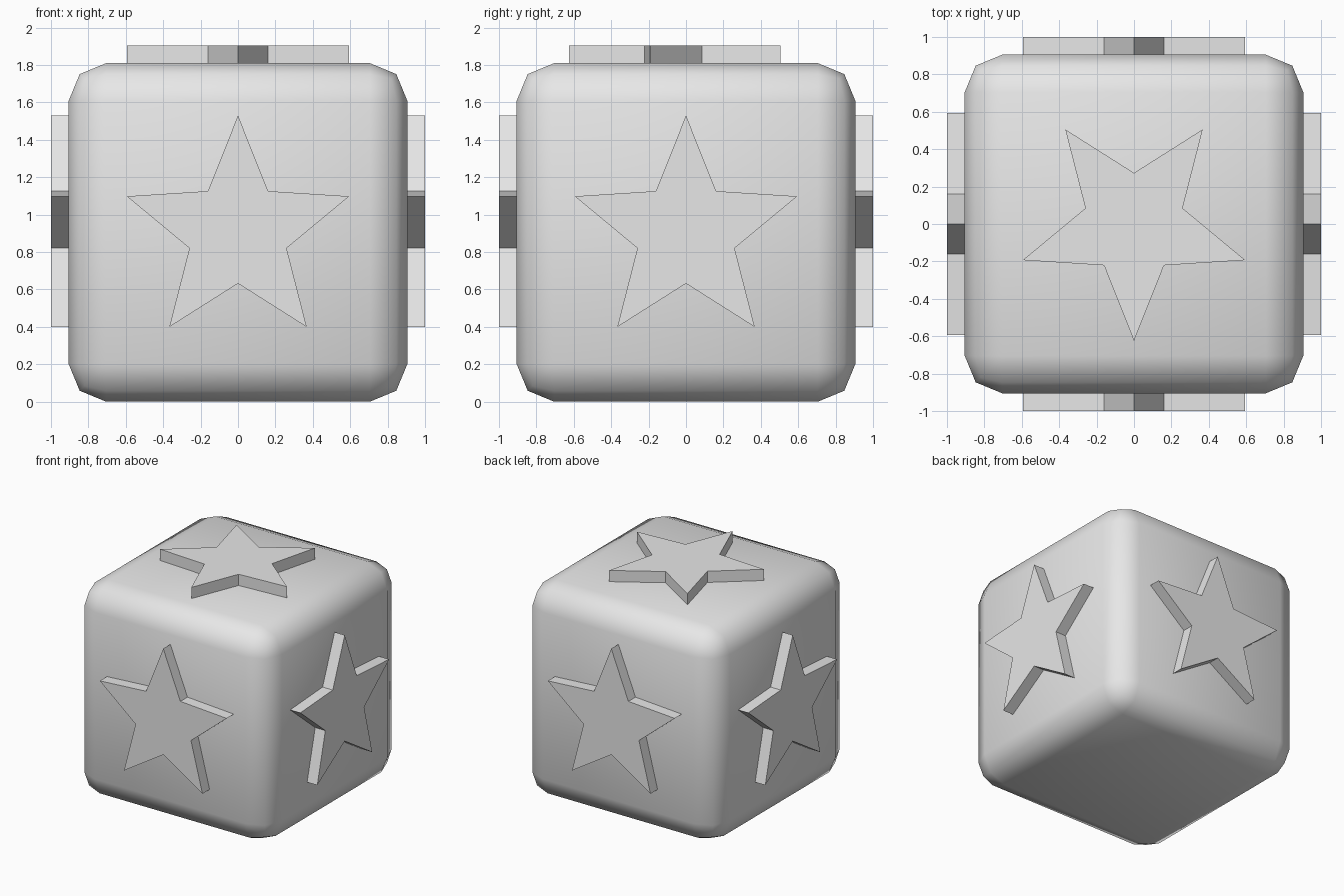
import bpy, bmesh
from math import sin, cos, pi
from mathutils import Matrix

if "Cube" in bpy.data.objects:
    bpy.data.objects.remove(bpy.data.objects["Cube"], do_unlink=True)

HALF = 0.905      # half the body width, also the centre height
OUTER = 0.625     # star tip radius
INNER = 0.273     # star notch radius

grey = bpy.data.materials.new("light_grey")
grey.use_nodes = True
colour = (0.8, 0.8, 0.8, 1)
grey.diffuse_color = colour
grey.node_tree.nodes["Principled BSDF"].inputs["Base Color"].default_value = colour


def add_object(name, bm):
    bmesh.ops.recalc_face_normals(bm, faces=bm.faces)
    mesh = bpy.data.meshes.new(name)
    bm.to_mesh(mesh)
    bm.free()
    mesh.materials.append(grey)
    obj = bpy.data.objects.new(name, mesh)
    bpy.context.collection.objects.link(obj)
    return obj


def add_star(name, rotation):
    # Five-pointed plate, tip along +y, raised along +z before rotation
    bm = bmesh.new()
    ring = []
    for i in range(10):
        r = INNER if i % 2 else OUTER
        a = i * pi / 5
        ring.append(bm.verts.new((r * sin(a), r * cos(a), HALF - 0.02)))
    base = bm.faces.new(ring)
    top = bmesh.ops.extrude_face_region(bm, geom=[base])["geom"]
    raised = [v for v in top if isinstance(v, bmesh.types.BMVert)]
    bmesh.ops.translate(bm, verts=raised, vec=(0, 0, 1.0 - HALF + 0.02))
    bm.transform(Matrix.Translation((0, 0, HALF)) @ rotation)
    return add_object(name, bm)


# Rounded cube body
bm = bmesh.new()
bmesh.ops.create_cube(bm, size=2 * HALF, matrix=Matrix.Translation((0, 0, HALF)))
bmesh.ops.bevel(bm, geom=bm.edges[:], offset=0.2, offset_type='OFFSET',
                segments=2, profile=0.5, affect='EDGES')
for f in bm.faces:
    f.smooth = True
add_object("body", bm)

# Upright stars on the four sides
upright = Matrix.Rotation(pi / 2, 4, 'X')
for i, side in enumerate(("front", "left", "back", "right")):
    add_star(side + "_star", Matrix.Rotation(i * pi / 2, 4, 'Z') @ upright)

# Star on the top, tip towards the front
add_star("top_star", Matrix.Rotation(pi, 4, 'Z'))
